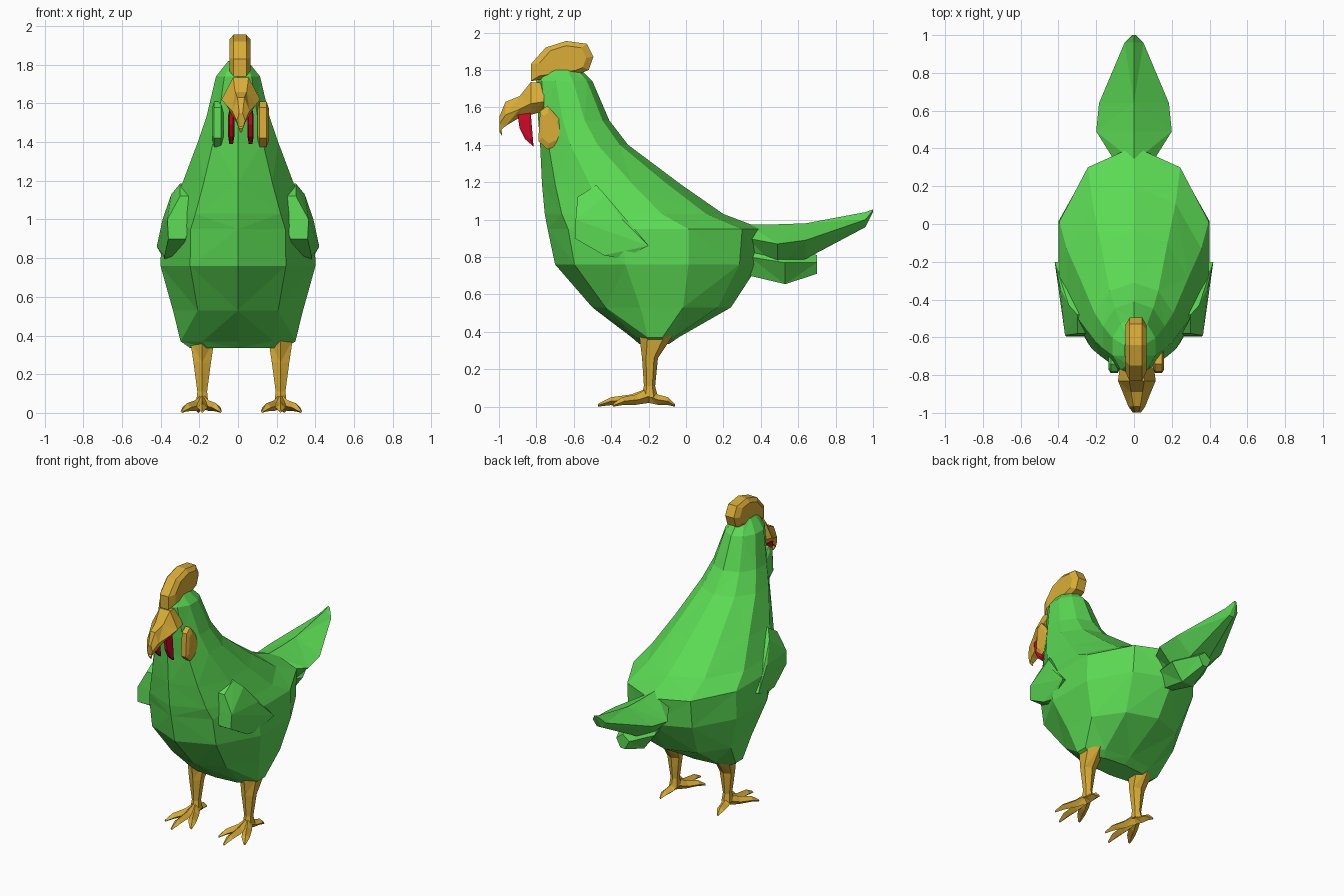
import bpy, bmesh, math

if "Cube" in bpy.data.objects:
    bpy.data.objects.remove(bpy.data.objects["Cube"])


def material(name, rgb):
    m = bpy.data.materials.new(name)
    m.diffuse_color = (*rgb, 1)
    m.use_nodes = True
    m.node_tree.nodes["Principled BSDF"].inputs["Base Color"].default_value = m.diffuse_color
    return m


GREEN = material("feather green", (0.105, 0.70, 0.088))
GOLD = material("golden yellow", (0.70, 0.42, 0.038))
RED = material("wattle red", (0.60, 0.003, 0.02))


def finish(name, bm, mat):
    bmesh.ops.recalc_face_normals(bm, faces=bm.faces)
    me = bpy.data.meshes.new(name)
    bm.to_mesh(me)
    bm.free()
    me.materials.append(mat)
    ob = bpy.data.objects.new(name, me)
    bpy.context.collection.objects.link(ob)
    return ob


def loft(name, rings, mat):
    """Skin a list of equal-length point rings and cap both ends."""
    bm = bmesh.new()
    rows = [[bm.verts.new(p) for p in r] for r in rings]
    n = len(rows[0])
    for k, (a, b) in enumerate(zip(rows, rows[1:])):
        for i in range(n):
            j = (i + 1) % n
            # mirrored, alternating diagonals give the faceted look
            if (k + (i < n / 2)) % 2:
                bm.faces.new((a[i], a[j], b[j]))
                bm.faces.new((a[i], b[j], b[i]))
            else:
                bm.faces.new((a[i], a[j], b[i]))
                bm.faces.new((a[j], b[j], b[i]))
    bm.faces.new(rows[0])
    bm.faces.new(rows[-1])
    return finish(name, bm, mat)


def hull(name, points, mat):
    bm = bmesh.new()
    for p in points:
        bm.verts.new(p)
    out = bmesh.ops.convex_hull(bm, input=bm.verts)
    junk = [v for v in out["geom_interior"] if isinstance(v, bmesh.types.BMVert)]
    bmesh.ops.delete(bm, geom=junk, context='VERTS')
    return finish(name, bm, mat)


def flat_ring(z, front, back, w, n=10, cx=0.0):
    """Horizontal oval ring between two y values."""
    return [(cx + 1.04 * w * math.sin(t),
             (front + back) / 2 - (back - front) / 2 * math.cos(t), z)
            for t in (2 * math.pi * i / n for i in range(n))]


# Body, neck and head: z, front y, back y, half width
body = [(0.335, -0.25, -0.09, 0.25), (0.37, -0.29, -0.04, 0.30),
        (0.53, -0.50, 0.24, 0.34), (0.76, -0.70, 0.39, 0.405),
        (0.95, -0.74, 0.41, 0.40), (1.03, -0.755, 0.20, 0.36),
        (1.19, -0.77, -0.03, 0.29), (1.40, -0.78, -0.31, 0.21),
        (1.53, -0.79, -0.41, 0.165), (1.74, -0.80, -0.50, 0.115),
        (1.82, -0.76, -0.58, 0.05)]
loft("body", [flat_ring(*r) for r in body], GREEN)


# Tail plumes: y, half width, top z, side z, bottom z
def plume(name, stations):
    loft(name, [[(0, y, t), (w, y, s), (w * 0.35, y, b), (-w * 0.35, y, b), (-w, y, s)]
                for y, w, t, s, b in stations], GREEN)


plume("upper_tail", [(0.33, 0.10, 0.975, 0.90, 0.80), (0.49, 0.20, 0.975, 0.87, 0.74),
                     (0.64, 0.185, 0.98, 0.89, 0.79), (0.96, 0.05, 1.04, 1.0, 0.96),
                     (1.0, 0.01, 1.055, 1.05, 1.04)])
plume("lower_tail", [(0.34, 0.08, 0.90, 0.80, 0.70), (0.53, 0.13, 0.87, 0.77, 0.655),
                     (0.70, 0.05, 0.81, 0.77, 0.71)])

# Wings: y, z, inner x, outer x
wing = [(-0.58, 1.12, 0.23, 0.30), (-0.48, 1.185, 0.23, 0.30), (-0.43, 1.13, 0.25, 0.345),
        (-0.34, 1.0, 0.30, 0.39), (-0.20, 0.86, 0.39, 0.42), (-0.34, 0.79, 0.34, 0.38),
        (-0.44, 0.81, 0.30, 0.38), (-0.595, 0.90, 0.27, 0.36), (-0.59, 1.0, 0.24, 0.365)]
for side, s in (("left", -1), ("right", 1)):
    hull(side + "_wing", [(s * x, y, z) for y, z, a, b in wing for x in (a, b)], GREEN)

# Hooked beak: y, half width, top z, side z, bottom z
beak = [(-0.76, 0.09, 1.73, 1.63, 1.58), (-0.83, 0.10, 1.735, 1.62, 1.56),
        (-0.89, 0.075, 1.66, 1.59, 1.545), (-0.965, 0.045, 1.63, 1.56, 1.50),
        (-0.998, 0.022, 1.55, 1.51, 1.47), (-0.985, 0.006, 1.465, 1.455, 1.45)]
loft("beak", [[(0.015 + dx * w, y, z) for dx, z in
               ((0.4, t), (1, m), (0.5, b), (-0.5, b), (-1, m), (-0.4, t))]
              for y, w, t, m, b in beak], GOLD)


# Rounded plates: a full outline in the middle, a shrunken one on each side
def pad(name, outline, cx, half, shrink, mat):
    cy = sum(p[0] for p in outline) / len(outline)
    cz = sum(p[1] for p in outline) / len(outline)
    pts = []
    for y, z in outline:
        pts += [(cx + d * half * 0.6, y, z) for d in (-1, 1)]
        pts += [(cx + d * half, cy + (y - cy) * shrink, cz + (z - cz) * shrink)
                for d in (-1, 1)]
    return hull(name, pts, mat)


comb = [(-0.83, 1.74), (-0.83, 1.83), (-0.75, 1.92), (-0.64, 1.955), (-0.53, 1.94),
        (-0.495, 1.87), (-0.52, 1.80), (-0.57, 1.78)]
pad("comb", comb, 0.01, 0.055, 0.75, GOLD)

earlobe = [(-0.78, 1.58), (-0.74, 1.61), (-0.68, 1.54), (-0.65, 1.46), (-0.68, 1.40),
           (-0.74, 1.375), (-0.79, 1.42)]
pad("right_earlobe", earlobe, 0.13, 0.03, 0.7, GOLD)
pad("left_earlobe", earlobe, -0.105, 0.03, 0.7, GREEN)

wattle = [(-0.90, 1.56), (-0.83, 1.57), (-0.83, 1.48), (-0.815, 1.39),
          (-0.86, 1.43), (-0.89, 1.49)]
for side, x in (("left", -0.035), ("right", 0.065)):
    pad(side + "_wattle", wattle, x, 0.016, 0.6, RED)

# Legs and feet
leg = [(0.05, -0.24, -0.15, 0.035), (0.11, -0.225, -0.165, 0.028),
       (0.26, -0.235, -0.15, 0.05), (0.38, -0.25, -0.07, 0.07)]
toes = {"outer": (0.105, -0.39), "middle": (0.0, -0.47), "inner": (-0.095, -0.39),
        "rear": (0.02, -0.06)}
for side, s, cx in (("left", -1, -0.185), ("right", 1, 0.22)):
    loft(side + "_leg", [flat_ring(*r, n=6, cx=cx) for r in leg], GOLD)
    for toe, (dx, ty) in toes.items():
        sx, sy, tx = cx, -0.2, cx + s * dx
        length = math.hypot(tx - sx, ty - sy)
        px, py = -(ty - sy) / length, (tx - sx) / length
        rings = []
        # distance along the toe, half width, top z, bottom z
        for f, w, t, b in ((0, 0.03, 0.10, 0.02), (0.35, 0.03, 0.065, 0.01),
                           (0.75, 0.026, 0.05, 0.008), (1, 0.008, 0.015, 0.0)):
            x, y = sx + (tx - sx) * f, sy + (ty - sy) * f
            rings.append([(x, y, t), (x + px * w, y + py * w, (t + b) / 2),
                          (x, y, b), (x - px * w, y - py * w, (t + b) / 2)])
        loft(f"{side}_{toe}_toe", rings, GOLD)
